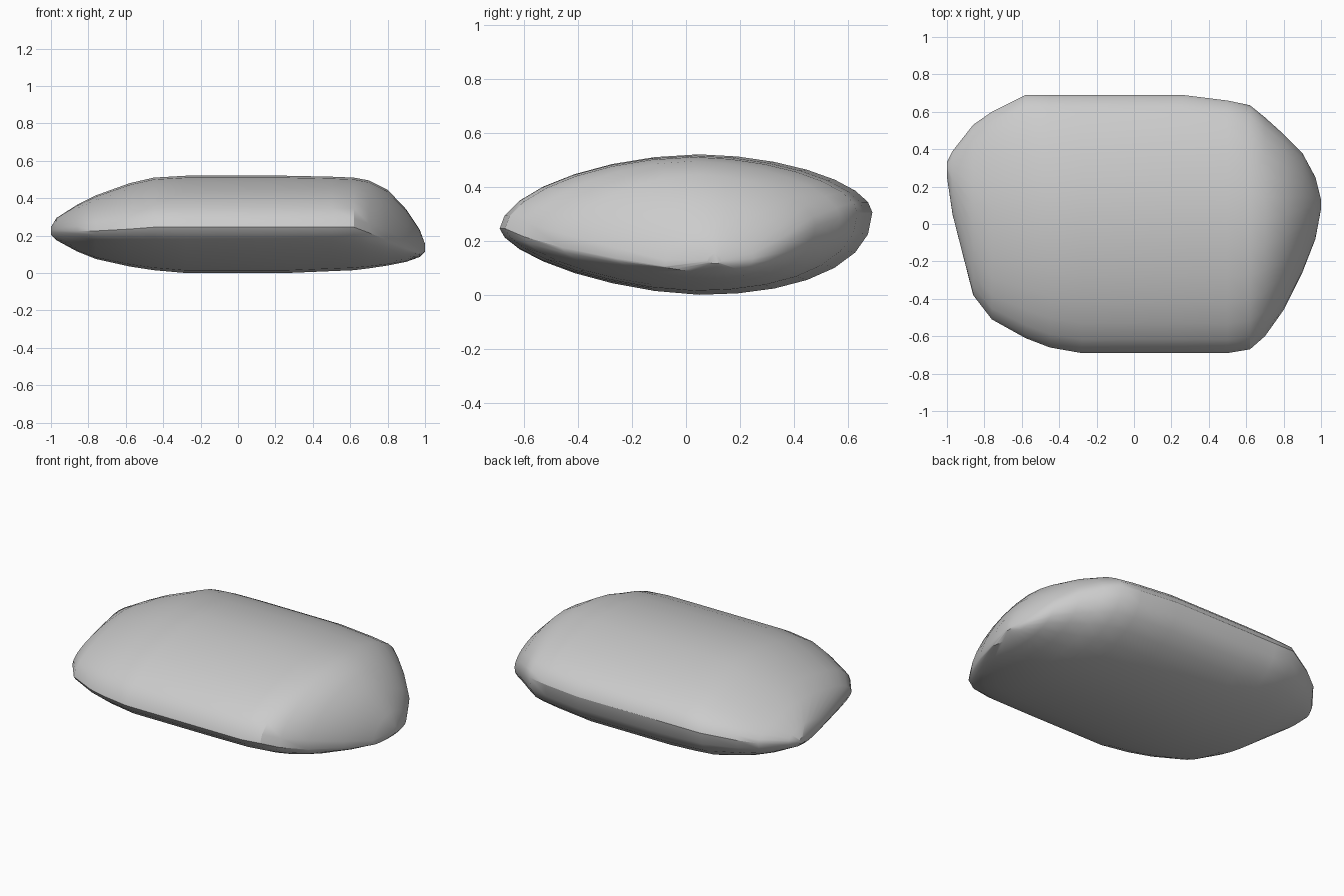
import bpy
import bmesh
import math

SIDES = 28

old = bpy.data.objects.get("Cube")
if old:
    bpy.data.objects.remove(old, do_unlink=True)

# One flat grey for the whole stone
grey = bpy.data.materials.new("stone grey")
grey.use_nodes = True
colour = (0.6, 0.6, 0.6, 1)
grey.diffuse_color = colour
grey.node_tree.nodes["Principled BSDF"].inputs["Base Color"].default_value = colour

# Cross-sections along the length:
# x, front y, back y, front rim z, back rim z, lowest z, highest z
stations = [
    (-1, .25, .33, .23, .23, .21, .25),
    (-.97, .05, .39, .23, .24, .18, .3),
    (-.86, -.38, .53, .23, .26, .12, .37),
    (-.76, -.51, .6, .23, .28, .08, .42),
    (-.58, -.61, .69, .24, .31, .04, .485),
    (-.45, -.66, .69, .25, .31, .02, .515),
    (-.28, -.69, .69, .25, .31, .005, .525),
    (.26, -.69, .69, .25, .31, .005, .525),
    (.5, -.69, .66, .25, .31, .015, .52),
    (.62, -.67, .635, .25, .31, .02, .515),
    (.7, -.6, .57, .22, .29, .03, .5),
    (.8, -.46, .48, .18, .26, .045, .45),
    (.9, -.26, .38, .14, .2, .065, .345),
    (.97, -.08, .25, .11, .14, .09, .24),
    (1, .08, .13, .13, .13, .12, .16),
]


def section(front, back, front_rim, back_rim, low, high):
    """Lens-shaped outline with its crest a little behind the middle."""
    crest = front + (back - front) * 0.535
    for i in range(SIDES):
        angle = 2 * math.pi * i / SIDES
        c, upper = math.cos(angle), i < SIDES / 2
        reach, rim = (back - crest, back_rim) if c > 0 else (crest - front, front_rim)
        power = 1.8 if upper else (2.2 if c > 0 else 1.6)
        rise = max(0, 1 - abs(c) ** power) ** (1 / power)
        yield crest + c * reach, rim + ((high if upper else low) - rim) * rise


# Stone body: skin the sections and close both ends
bm = bmesh.new()
rings = [[bm.verts.new((x, y, z)) for y, z in section(*shape)] for x, *shape in stations]
for a, b in zip(rings, rings[1:]):
    for i in range(SIDES):
        j = (i + 1) % SIDES
        bm.faces.new((a[i], a[j], b[j], b[i]))
bm.faces.new(rings[0])
bm.faces.new(rings[-1])
bmesh.ops.recalc_face_normals(bm, faces=bm.faces)
low = min(v.co.z for v in bm.verts)
bmesh.ops.translate(bm, verts=bm.verts, vec=(0, 0, -low))

mesh = bpy.data.meshes.new("stone")
bm.to_mesh(mesh)
bm.free()
stone = bpy.data.objects.new("stone", mesh)
bpy.context.collection.objects.link(stone)
mesh.materials.append(grey)

bpy.context.view_layer.objects.active = stone
stone.select_set(True)
bpy.ops.object.shade_smooth_by_angle(angle=math.radians(30))
